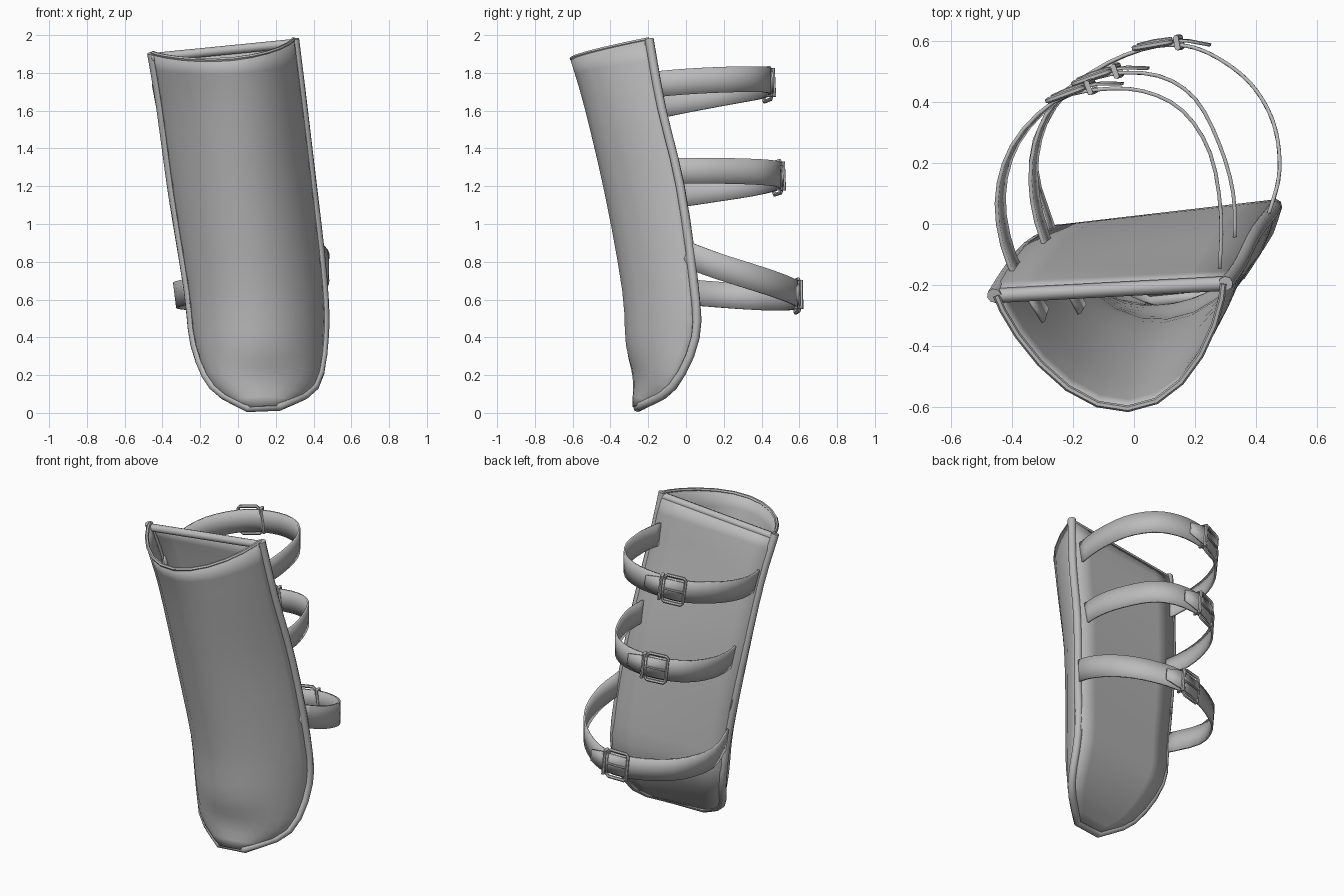
import bpy, bmesh, math
from mathutils import Vector as V

cube = bpy.data.objects.get("Cube")
if cube:
    bpy.data.objects.remove(cube)

grey = bpy.data.materials.new("plain grey")
grey.use_nodes = True
grey.diffuse_color = (0.5, 0.5, 0.5, 1)
grey.node_tree.nodes["Principled BSDF"].inputs["Base Color"].default_value = (0.5, 0.5, 0.5, 1)


def catmull(points, steps):
    """Smooth path through the given points."""
    pts = [V(p) for p in points]
    ends = [2 * pts[0] - pts[1]] + pts + [2 * pts[-1] - pts[-2]]
    path = []
    for a, b, c, d in zip(ends, ends[1:], ends[2:], ends[3:]):
        for i in range(steps):
            t = i / steps
            path.append(b + (c - a) * t / 2 + (2 * a - 5 * b + 4 * c - d) * t * t / 2
                        + (3 * b - a - 3 * c + d) * t ** 3 / 2)
    return path + [pts[-1]]


def finish(name, bm, thickness=0):
    bmesh.ops.recalc_face_normals(bm, faces=bm.faces)
    mesh = bpy.data.meshes.new(name)
    bm.to_mesh(mesh)
    bm.free()
    obj = bpy.data.objects.new(name, mesh)
    bpy.context.collection.objects.link(obj)
    mesh.materials.append(grey)
    if thickness:
        mod = obj.modifiers.new("thickness", 'SOLIDIFY')
        mod.thickness, mod.offset = thickness, 0
    bpy.ops.object.select_all(action='DESELECT')
    obj.select_set(True)
    bpy.context.view_layer.objects.active = obj
    bpy.ops.object.shade_smooth_by_angle(angle=math.radians(50))


def sheet(name, rows, thickness):
    """Grid surface through rows of points."""
    bm = bmesh.new()
    grid = [[bm.verts.new(p) for p in row] for row in rows]
    for r, s in zip(grid, grid[1:]):
        for i in range(len(r) - 1):
            bm.faces.new((r[i], r[i + 1], s[i + 1], s[i]))
    finish(name, bm, thickness)


def rod(name, path, radius, sides=8, closed=False):
    """Round bar swept along a path."""
    bm = bmesh.new()
    rings, n = [], len(path)
    for i, p in enumerate(path):
        before = path[i - 1] if closed or i else p
        after = path[(i + 1) % n] if closed or i < n - 1 else p
        quat = (after - before).to_track_quat('Z', 'Y')
        rings.append([bm.verts.new(p + quat @ V((radius * math.cos(k * math.tau / sides),
                                                  radius * math.sin(k * math.tau / sides), 0)))
                      for k in range(sides)])
    pairs = list(zip(rings, rings[1:] + rings[:1]))
    for r, s in pairs if closed else pairs[:-1]:
        # match the nearest start vertex so that the tube does not twist
        k0 = min(range(sides), key=lambda k: sum((r[j].co - s[(j + k) % sides].co).length
                                                 for j in range(sides)))
        for k in range(sides):
            m = (k + 1) % sides
            bm.faces.new((r[k], r[m], s[(m + k0) % sides], s[(k + k0) % sides]))
    if not closed:
        bm.faces.new(rings[0])
        bm.faces.new(rings[-1])
    finish(name, bm)


# Guard outline: the two side rims and the ridge of the front, top to bottom
left_rim = catmull([(-.458, -.235, 1.905), (-.41, -.16, 1.62), (-.345, -.08, 1.15), (-.265, -.035, .65),
                    (-.228, -.035, .36), (-.13, -.165, .14), (.05, -.255, .028)], 3)
right_rim = catmull([(.3, -.195, 1.98), (.345, -.13, 1.62), (.395, -.03, 1.2), (.45, .04, .7),
                     (.458, .05, .4), (.405, -.07, .14), (.22, -.24, .035)], 3)
ridge = catmull([(-.02, -.605, 1.875), (0, -.53, 1.62), (.04, -.42, 1.15), (.1, -.33, .65),
                 (.12, -.31, .36), (.13, -.268, .19), (.13, -.275, .035)], 3)

# Curved front shell, pointed at the top and rounder towards the toe
shell = []
for j, (l, f, r) in enumerate(zip(left_rim, ridge, right_rim)):
    mid, half = (l + r) / 2, (r - l) / 2
    power = 1.55 - .55 * j / len(ridge)
    row = []
    for i in range(13):
        a = math.pi * i / 12
        row.append(mid - half * .98 * math.cos(a) + (f - mid) * math.sin(a) ** power)
    shell.append(row)
sheet("front_shell", shell, .016)

# Back panel, flush with the back of the beading, with a rounded top lip
back = [[l.lerp(r, i / 6) + V((0, .014, 0)) for i in range(7)]
        for l, r in zip(left_rim, right_rim)]
back[0] = [p - V((0, 0, .022)) for p in back[0]]
sheet("back_panel", back, .016)
rod("back_panel_lip", [p - V((0, .014, .002)) for p in back[0]], .024)

# Soft beading round both sides and the toe, and along the top of the shell
rod("rim_bead", left_rim + right_rim[::-1], .024)
rod("shell_top_bead", shell[0], .011, 6)


def strap(name, plan, heights, buckle_at, tilt):
    z0, z1, z2 = heights
    path = catmull([(x, y, 0) for x, y in plan], 3)
    n = len(path) - 1
    rows = []
    for i, p in enumerate(path):
        t = i / n
        p.z = z0 * (1 - t) * (1 - 2 * t) + 4 * z1 * t * (1 - t) + z2 * t * (2 * t - 1)
    for i, p in enumerate(path):
        t = i / n
        run = (path[min(i + 1, n)] - path[max(i - 1, 0)]).normalized()
        up = V((-tilt * max(0, 2 * t - 1), 0, 1))
        up = (up - run * up.dot(run)).normalized() * .068
        rows.append([p + up, p, p - up])
    sheet(name, rows, .012)

    # Buckle frame, prong, keeper loop and tapered strap tail
    k = min(range(1, n), key=lambda i: abs(path[i].x - buckle_at))
    along = (path[k + 1] - path[k - 1]).normalized()
    up = (V((0, 0, 1)) - along * along.z).normalized()
    out = up.cross(along)
    if out.y < 0:
        out = -out
    centre = path[k] + out * .006

    def at(u, v, w=0):
        return centre + along * u + up * v + out * w

    frame = [at(u, v) for u, v in ((-.06, -.075), (-.05, -.085), (.05, -.085), (.06, -.075),
                                   (.06, .075), (.05, .085), (-.05, .085), (-.06, .075))]
    rod(name + "_buckle", frame, .01, 6, True)
    rod(name + "_prong", [at(.055, 0, .008), at(0, 0, .012), at(-.06, 0, .01)], .006, 6)
    loop = [at(-.08, v, w) for v, w in ((-.075, -.022), (-.075, .01), (.075, .01), (.075, -.022))]
    rod(name + "_keeper", loop, .01, 6, True)
    tail = [[at(u, v, w), at(u, -v, w)] for u, v, w in
            ((.06, .06, .002), (-.06, .06, .004), (-.11, .055, -.006), (-.18, .035, -.032))]
    sheet(name + "_tail", tail, .009)


# Three buckled straps, from the right end round the back to the left end
strap("upper_strap", [(.28, -.16), (.285, .03), (.25, .23), (.16, .37), (.03, .435), (-.12, .44),
                      (-.26, .4), (-.39, .26), (-.438, .08), (-.4, -.12), (-.29, -.3)],
      (1.74, 1.75, 1.585), -.2, .3)
strap("middle_strap", [(.33, -.06), (.325, .1), (.28, .26), (.2, .41), (.08, .485), (-.08, .49),
                       (-.22, .43), (-.3, .32), (-.33, .15), (-.29, -.05), (-.17, -.28)],
      (1.28, 1.25, 1.12), -.15, .25)
strap("lower_strap", [(.43, .0), (.475, .16), (.46, .32), (.39, .45), (.28, .54), (.16, .585),
                      (.02, .57), (-.13, .5), (-.26, .39), (-.33, .2), (-.26, -.05)],
      (.84, .63, .645), .09, .15)
